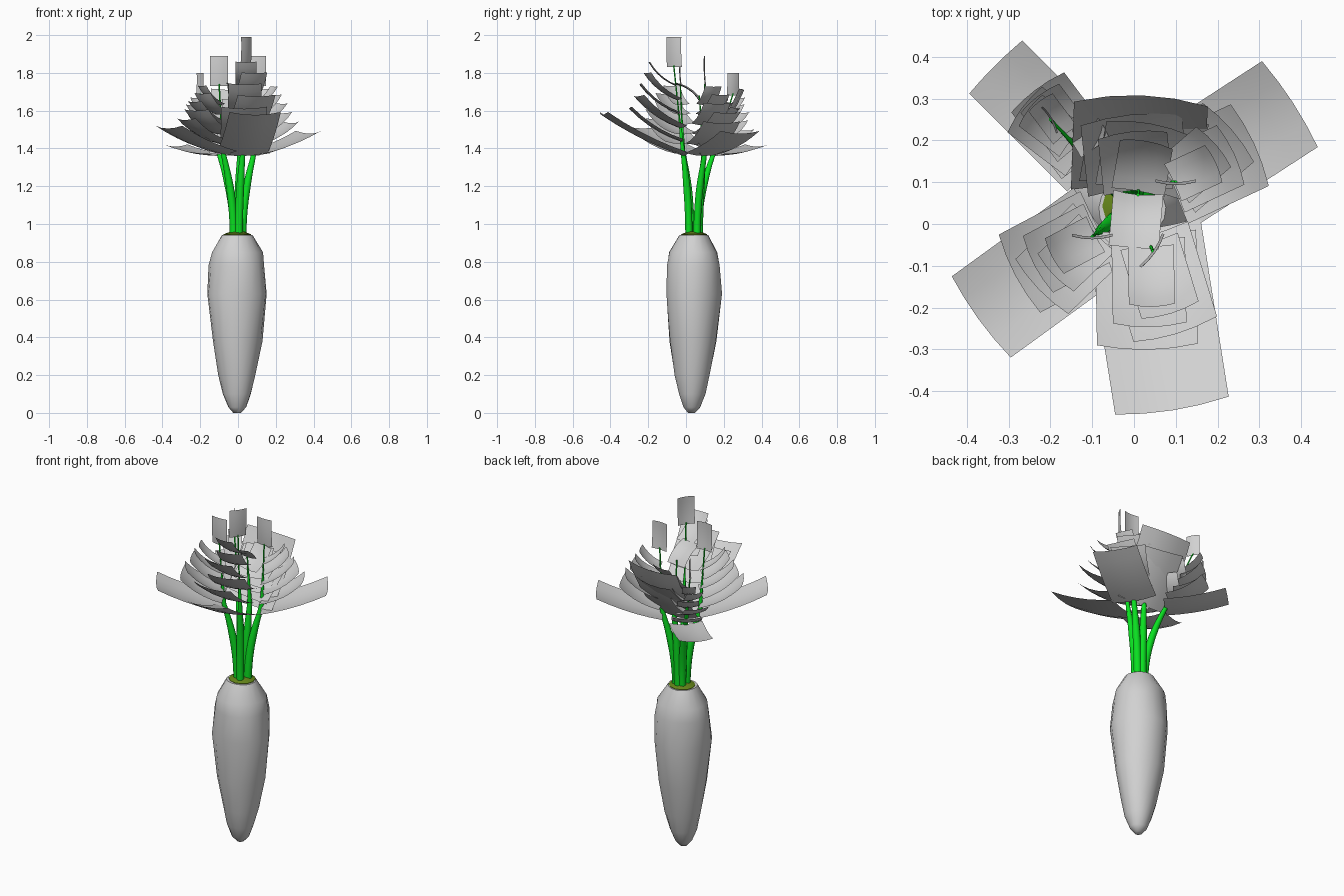
import bpy, bmesh, math
from mathutils import Vector

if "Cube" in bpy.data.objects:
    bpy.data.objects.remove(bpy.data.objects["Cube"])


def material(name, rgb):
    m = bpy.data.materials.new(name)
    m.diffuse_color = (*rgb, 1)
    m.use_nodes = True
    m.node_tree.nodes["Principled BSDF"].inputs["Base Color"].default_value = m.diffuse_color
    return m


PALE = material("pale grey", (0.64, 0.64, 0.64))
STEM = material("stem green", (0.003, 0.75, 0.015))
CROWN = material("crown olive", (0.13, 0.24, 0.01))


def finish(bm, name, mat):
    me = bpy.data.meshes.new(name)
    bm.to_mesh(me)
    bm.free()
    me.materials.append(mat)
    ob = bpy.data.objects.new(name, me)
    bpy.context.collection.objects.link(ob)
    bpy.ops.object.select_all(action='DESELECT')
    ob.select_set(True)
    bpy.context.view_layer.objects.active = ob
    bpy.ops.object.shade_smooth_by_angle(angle=math.radians(50))


def loft(name, rings, sides, mat, lumps=0.0):
    """Horizontal rings (centre, radius) joined into a capped tube."""
    bm = bmesh.new()
    loops = []
    for k, (c, r) in enumerate(rings):
        loop = []
        for i in range(sides):
            a = math.tau * i / sides
            f = r * (1 + lumps * math.sin(3 * a + 1.9 * k))
            loop.append(bm.verts.new(c + Vector((math.cos(a), 0.95 * math.sin(a), 0)) * f))
        loops.append(loop)
    for lo, hi in zip(loops, loops[1:]):
        for i in range(sides):
            j = (i + 1) % sides
            bm.faces.new((lo[i], lo[j], hi[j], hi[i]))
    bm.faces.new(loops[0][::-1])
    bm.faces.new(loops[-1])
    finish(bm, name, mat)


def add_leaf(bm, base, azimuth, length, width, pitch0, pitch1):
    """Curved rectangular leaf, its pitch changing from base to tip."""
    n, m = 5, 4
    az = math.radians(azimuth)
    out = Vector((math.cos(az), math.sin(az), 0))
    side = Vector((-out.y, out.x, 0))
    up = Vector((0, 0, 1))
    p = base.copy()
    grid = []
    for i in range(n + 1):
        pitch = math.radians(pitch0 + (pitch1 - pitch0) * i / n)
        nrm = up * math.cos(pitch) - out * math.sin(pitch)
        row = []
        for j in range(m + 1):
            t = 2 * j / m - 1
            row.append(bm.verts.new(p + side * (t * width / 2) + nrm * (0.07 * width * t * t)))
        grid.append(row)
        p += (out * math.cos(pitch) + up * math.sin(pitch)) * (length / n)
    for r0, r1 in zip(grid, grid[1:]):
        for j in range(m):
            bm.faces.new((r0[j], r1[j], r1[j + 1], r0[j + 1]))


# Root: lumpy tapering body
profile = [(0, 0.02), (0.03, 0.047), (0.1, 0.074), (0.2, 0.098), (0.38, 0.131),
           (0.63, 0.157), (0.78, 0.147), (0.85, 0.135), (0.943, 0.08)]
loft("root", [(Vector((-0.005, 0.03 + 0.01 * min(2 * z, 1), z)), r) for z, r in profile],
     18, PALE, 0.03)

# Crown: small olive cap under the stems
centre = Vector((0, 0.043, 0.93))
loft("crown", [(centre + Vector((-0.004, 0, h)), r) for h, r in ((0, 0.07), (0.016, 0.072), (0.03, 0.035))],
     12, CROWN)

# Fronds: azimuth, knee, stem tip, longest leaf, widest leaf, lowest pitch, azimuth of the top leaf
fronds = {
    "right": (33, (0.085, 0.1, 1.37), (0.1, 0.1, 1.74), 0.375, 0.245, 12, 270),
    "left": (216, (-0.08, -0.015, 1.38), (-0.1, -0.03, 1.74), 0.39, 0.24, 14, 270),
    "front": (279, (0.025, -0.015, 1.37), (0.045, -0.065, 1.84), 0.49, 0.275, 20, 325),
    "back_left": (135, (-0.1, 0.145, 1.37), (-0.2, 0.25, 1.69), 0.34, 0.18, 2, 30),
    "back": (88, (0.01, 0.095, 1.37), (0.01, 0.07, 1.68), 0.41, 0.32, 52, 265),
}
TIERS = 6
for name, (azimuth, knee, tip, length, width, pitch, top_azimuth) in fronds.items():
    knee, tip = Vector(knee), Vector(tip)
    a = math.radians(azimuth)
    foot = centre + Vector((math.cos(a), math.sin(a), 0)) * 0.028

    def stem_point(z):
        """Stem rises straight, bends out to the knee, then runs to its tip."""
        if z < knee.z:
            t = (z - foot.z) / (knee.z - foot.z)
            p = foot.lerp(knee, t * t)
        else:
            p = knee.lerp(tip, (z - knee.z) / (tip.z - knee.z))
        p.z = z
        return p

    # Stem: tapering tube
    heights = [foot.z + (tip.z - foot.z) * i / 16 for i in range(17)]
    loft("stem_" + name, [(stem_point(z), min(0.021, max(0.004, 0.021 - 0.045 * (z - 1.2))))
                          for z in heights], 10, STEM)

    # Leaves: tiers shrink, sway from side to side and curl up toward the tip
    bm = bmesh.new()
    for i in range(TIERS):
        t = i / (TIERS - 1)
        z = knee.z - 0.01 + (tip.z - 0.1 - knee.z) * t
        size = 1 if i == 0 else 0.75 - 0.35 * t
        curl = pitch + 16 if i == 0 else 45 + 20 * t
        sway = 8 * (-1) ** i if i else 0
        add_leaf(bm, stem_point(z), azimuth + sway, length * size, width * (1 - 0.6 * t),
                 pitch + (25 - pitch) * t, curl)
    # Last leaf: upright at the tip, folded inward on the back frond
    if name == "back":
        add_leaf(bm, tip - Vector((0, 0, 0.03)), top_azimuth, 0.16, 0.12, 55, 5)
    else:
        size = 0.12 if name == "back_left" else 0.16
        add_leaf(bm, tip - Vector((0, 0, 0.01)), top_azimuth, size, size * 0.6, 84, 94)
    # Small inner leaves on the leaning frond
    if name == "back_left":
        for z in (1.45, 1.53):
            add_leaf(bm, stem_point(z), 35, 0.12, 0.09, 30, 65)
    finish(bm, "leaves_" + name, PALE)
